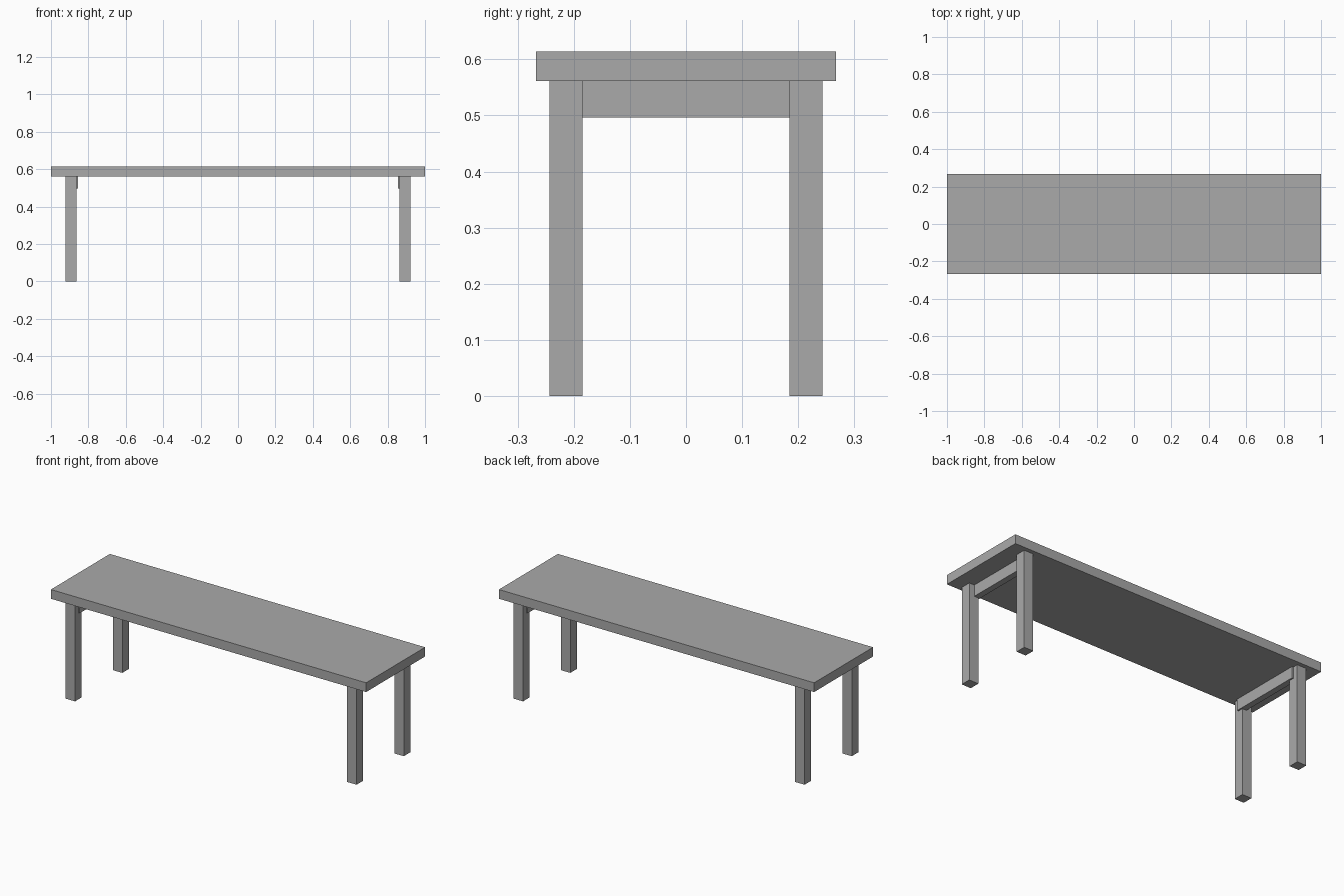
import bpy

cube = bpy.data.objects.get("Cube")
if cube:
    bpy.data.objects.remove(cube, do_unlink=True)

# Single plain grey finish
GREY = (0.40, 0.40, 0.40, 1)
grey = bpy.data.materials.new("plain grey")
grey.use_nodes = True
grey.diffuse_color = GREY
grey.node_tree.nodes["Principled BSDF"].inputs["Base Color"].default_value = GREY


def box(name, low, high):
    """Add a box spanning two opposite corners."""
    centre = [(a + b) / 2 for a, b in zip(low, high)]
    bpy.ops.mesh.primitive_cube_add(size=1, location=centre)
    ob = bpy.context.object
    ob.name = name
    ob.scale = [b - a for a, b in zip(low, high)]
    bpy.ops.object.transform_apply(location=False, rotation=False, scale=True)
    ob.data.materials.append(grey)
    return ob


SEAT_BOTTOM, SEAT_TOP = 0.561, 0.614
LEG_X, LEG_Y, LEG_HALF = 0.893, 0.214, 0.0295

# Seat plank
box("seat", (-1, -0.267, SEAT_BOTTOM), (1, 0.267, SEAT_TOP))

for sx, side in ((1, "left"), (-1, "right")):
    # Square legs
    for sy, end in ((-1, "front"), (1, "back")):
        x, y = sx * LEG_X, sy * LEG_Y
        box(f"{end}_{side}_leg",
            (x - LEG_HALF, y - LEG_HALF, 0),
            (x + LEG_HALF, y + LEG_HALF, SEAT_BOTTOM))
    # Cross rail let into the legs, standing slightly proud on the inside
    xs = sorted((sx * 0.855, sx * 0.89))
    box(f"{side}_rail", (xs[0], -LEG_Y, 0.496), (xs[1], LEG_Y, SEAT_BOTTOM))
